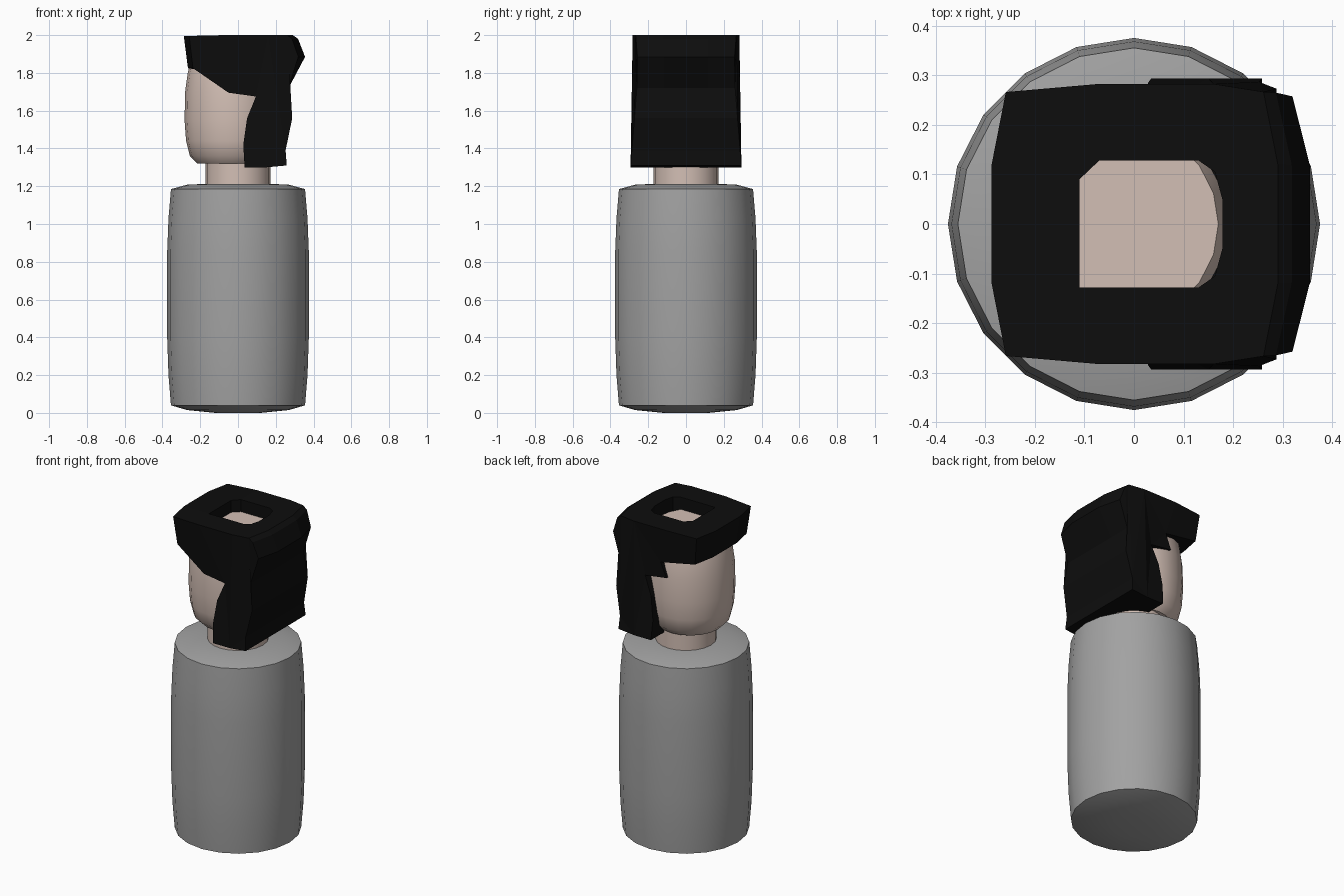
import bpy, bmesh, math

cube = bpy.data.objects.get("Cube")
if cube:
    bpy.data.objects.remove(cube, do_unlink=True)


def material(name, color):
    mat = bpy.data.materials.new(name)
    mat.use_nodes = True
    mat.diffuse_color = (*color, 1)
    mat.node_tree.nodes["Principled BSDF"].inputs["Base Color"].default_value = (*color, 1)
    return mat


grey = material("grey_body", (0.36, 0.36, 0.36))
skin = material("pale_skin", (0.65, 0.52, 0.46))
black = material("black_hair", (0.004, 0.004, 0.004))


def add_object(name, bm, mat):
    bmesh.ops.recalc_face_normals(bm, faces=bm.faces)
    mesh = bpy.data.meshes.new(name)
    bm.to_mesh(mesh)
    bm.free()
    mesh.materials.append(mat)
    obj = bpy.data.objects.new(name, mesh)
    bpy.context.collection.objects.link(obj)
    return obj


def activate(obj):
    bpy.ops.object.select_all(action="DESELECT")
    obj.select_set(True)
    bpy.context.view_layer.objects.active = obj


def skin_rings(bm, rings):
    """Join rings of vertices into a closed solid with flat ends."""
    for a, b in zip(rings, rings[1:]):
        for i in range(len(a)):
            j = (i + 1) % len(a)
            bm.faces.new((a[i], a[j], b[j], b[i]))
    bm.faces.new(rings[0])
    bm.faces.new(rings[-1])


def lathe(name, profile, mat, x=0, sides=20):
    bm = bmesh.new()
    rings = []
    for r, z in profile:
        angles = [math.tau * i / sides for i in range(sides)]
        rings.append([bm.verts.new((x + r * math.cos(a), r * math.sin(a), z)) for a in angles])
    skin_rings(bm, rings)
    obj = add_object(name, bm, mat)
    activate(obj)
    bpy.ops.object.shade_smooth_by_angle(angle=math.radians(35))
    return obj


# Barrel-shaped body with gently domed ends
lathe("body", [(0.12, 0), (0.27, 0.015), (0.355, 0.04), (0.368, 0.2), (0.375, 0.4),
               (0.375, 0.85), (0.368, 1.03), (0.355, 1.185), (0.27, 1.208), (0.12, 1.215)], grey)
lathe("neck", [(0.172, 1.19), (0.172, 1.36)], skin)

# Rounded head, set a little toward the face
lathe("head", [(0.185, 1.32), (0.225, 1.36), (0.245, 1.44), (0.253, 1.55), (0.25, 1.7),
               (0.236, 1.8), (0.222, 1.86), (0.2, 1.925)], skin, x=-0.03)

# Hair: side outline swept across the head, pinched at the corners and waist
outline = [(-0.287, 1.995), (-0.07, 2), (0.16, 2), (0.29, 2), (0.318, 1.98), (0.355, 1.885),
           (0.268, 1.72), (0.287, 1.56), (0.252, 1.39), (0.258, 1.31), (0.15, 1.3),
           (0.035, 1.3), (0.028, 1.42), (0.048, 1.56), (0.095, 1.675), (-0.05, 1.695),
           (-0.012, 1.785), (-0.265, 1.825)]
bm = bmesh.new()
rings = []
for t in (-1, -0.45, 0.45, 1):
    ring = []
    for x, z in outline:
        half = 0.26 + 0.08 * abs(z - 1.72)
        if z > 1.8 and abs(x - 0.03) > 0.2:
            half -= 0.016
        pinch = 0.9 if abs(t) == 1 and abs(x) > 0.2 and z > 1.8 else 1
        ring.append(bm.verts.new((x * pinch, t * half, z)))
    rings.append(ring)
skin_rings(bm, rings)
bmesh.ops.triangulate(bm, faces=[f for f in bm.faces if len(f.verts) > 4])
hair = add_object("hair", bm, black)

# Opening on the crown that shows the top of the head
opening = [(-0.11, -0.128), (0.13, -0.128), (0.163, -0.105), (0.178, -0.05),
           (0.178, 0.05), (0.163, 0.105), (0.13, 0.128), (-0.07, 0.128), (-0.11, 0.09)]
bm = bmesh.new()
skin_rings(bm, [[bm.verts.new((x, y, z)) for x, y in opening] for z in (1.87, 2.1)])
cutter = add_object("crown_cutter", bm, black)
cutter.hide_render = True

activate(hair)
cut = hair.modifiers.new("crown_opening", "BOOLEAN")
cut.operation = "DIFFERENCE"
cut.solver = "EXACT"
cut.object = cutter
bpy.ops.object.modifier_apply(modifier=cut.name)
bpy.data.objects.remove(cutter, do_unlink=True)
